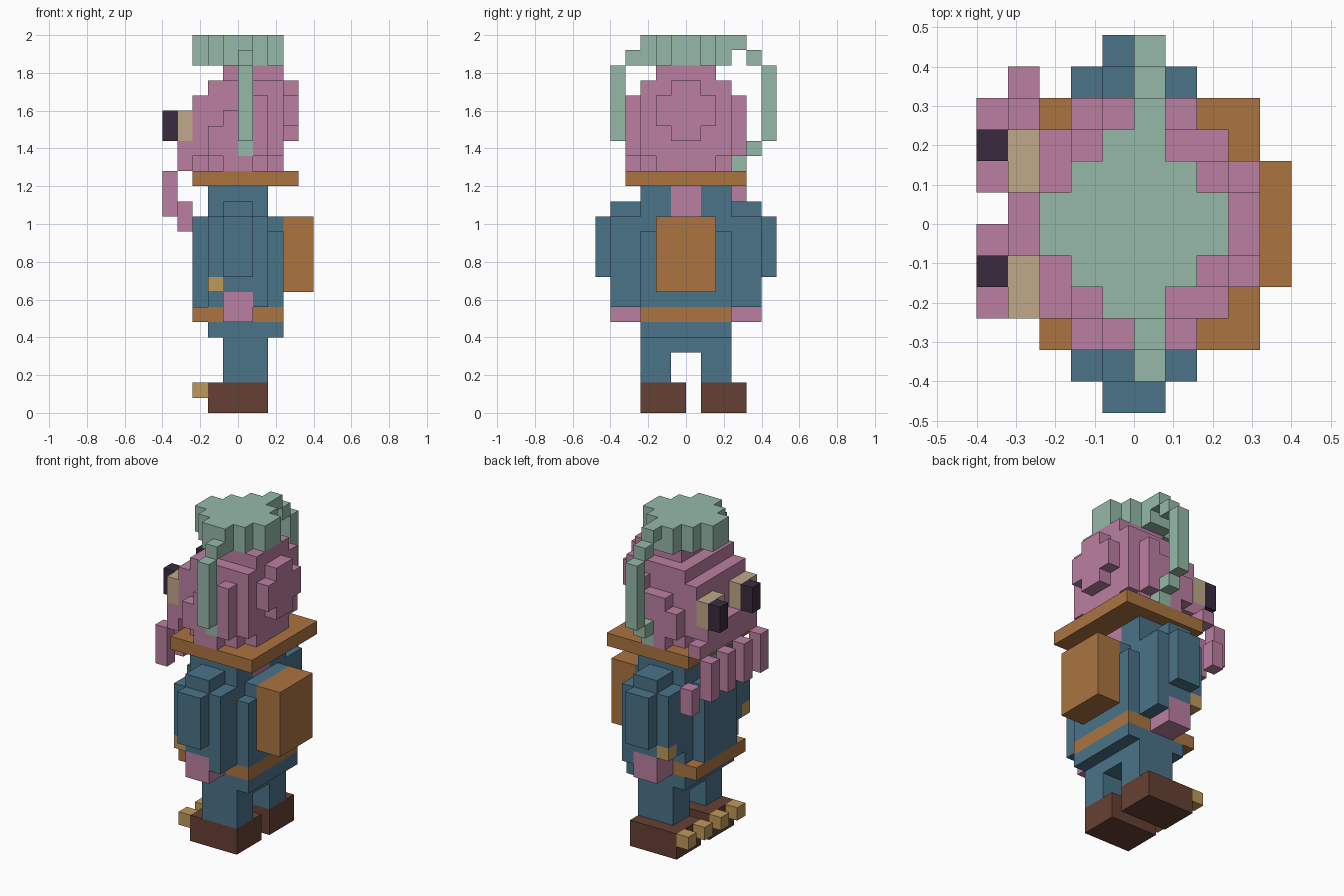
import bpy
import bmesh

U = 0.08  # edge of one block

cube = bpy.data.objects.get("Cube")
if cube:
    bpy.data.objects.remove(cube, do_unlink=True)


def material(name, hex_code):
    """Flat material from an sRGB hex colour."""
    def linear(c):
        return c / 12.92 if c <= 0.04045 else ((c + 0.055) / 1.055) ** 2.4
    rgba = [linear(v / 255) for v in bytes.fromhex(hex_code)] + [1]
    mat = bpy.data.materials.new(name)
    mat.use_nodes = True
    mat.diffuse_color = rgba
    mat.node_tree.nodes["Principled BSDF"].inputs["Base Color"].default_value = rgba
    return mat


pink = material("pink_skin", "BB7FA1")
blue = material("blue_cloth", "4A7389")
green = material("pale_green_hair", "95B9A8")
orange = material("orange_leather", "AB7440")
brown = material("brown_shoe", "664033")
dark = material("dark_pupil", "3A2B3F")
tan = material("tan_eye", "BFA98A")
gold = material("gold", "BE9A5A")


def blocks(name, mat, *spans):
    """One object from boxes given as (x range, y range, z range) in blocks."""
    bm = bmesh.new()
    for span in spans:
        new = bmesh.ops.create_cube(bm, size=1)["verts"]
        for v in new:
            v.co = [(lo if c < 0 else hi) * U for c, (lo, hi) in zip(v.co, span)]
    mesh = bpy.data.meshes.new(name)
    bm.to_mesh(mesh)
    bm.free()
    mesh.materials.append(mat)
    obj = bpy.data.objects.new(name, mesh)
    bpy.context.collection.objects.link(obj)
    return obj


def side(s, a, b):
    """A y range on either side of the middle."""
    return (a, b) if s > 0 else (-b, -a)


# Torso, belt, hips and neck
blocks("torso", blue,
       ((-3, 3), (-2, 2), (7, 13)),
       ((-2, 3), (-3, 3), (7, 12)),
       ((-2, 2), (-4, 4), (8, 13)),
       ((-2, 2), (-3, -1), (13, 15)),
       ((-2, 2), (1, 3), (13, 15)))
blocks("neck", pink, ((-1, 2), (-1, 1), (13, 15)))
blocks("belt", orange, ((-3, 3), (-3, 3), (6, 7)))
blocks("hips", blue, ((-2, 3), (-3, 3), (5, 6)), ((-1, 2), (-1, 1), (4, 5)))
blocks("backpack", orange, ((3, 5), (-2, 2), (8, 13)))
blocks("collar", orange, ((-3, 4), (-4, 4), (15, 16)))

# Arms, hands, bracelets, legs and eyes on both sides
for s, label in ((1, "left_y"), (-1, "right_y")):
    blocks("arm_" + label, blue,
           ((-1, 1), side(s, 3, 5), (8, 14)),
           ((-2, 2), side(s, 4, 5), (9, 13)),
           ((1, 2), side(s, 3, 5), (7, 13)),
           ((-1, 1), side(s, 5, 6), (9, 13)))
    blocks("hand_" + label, pink, ((-1, 1), side(s, 3, 5), (6, 8)))
    blocks("bracelet_" + label, gold, ((-2, -1), side(s, 4, 5), (8, 9)))
    blocks("leg_" + label, blue, ((-1, 2), side(s, 1, 3), (2, 5)))
    blocks("eye_" + label, tan, ((-4, -3), side(s, 1, 3), (18, 20)))

blocks("pupils", dark, *[((-5, -4), (y, y + 1), (18, 20)) for y in (-2, 2)])

# Shoes and toes
for y, label in ((-3, "right"), (1, "left")):
    blocks("shoe_" + label, brown, ((-2, 2), (y, y + 3), (0, 2)))
    blocks("toes_" + label, gold,
           *[((-3, -2), (t, t + 1), (1, 2)) for t in (y, y + 2)])

# Head in stepped layers
blocks("head", pink,
       ((-1, 3), (-2, 2), (22, 23)),
       ((-2, 3), (-3, 3), (21, 22)),
       ((-3, 3), (-3, 3), (17, 21)),
       ((-3, 3), (-2, 2), (16, 17)),
       ((-2, 2), (-3, 3), (16, 17)))
for s, label in ((1, "left_y"), (-1, "right_y")):
    y = side(s, 3, 4)
    blocks("cheek_" + label, pink,
           ((1, 2), y, (17, 21)),
           ((0, 1), y, (18, 20)),
           ((-1, 0), y, (16, 20)),
           ((-2, -1), y, (17, 19)))
blocks("jaw_corner", pink, ((0, 1), (-4, -3), (16, 17)))
blocks("head_back", pink,
       ((3, 4), (-2, 2), (19, 21)),
       ((3, 4), (-1, 1), (18, 22)))
blocks("upper_lip", pink,
       ((-4, -3), (-3, 3), (16, 18)),
       ((-4, -3), (3, 4), (16, 17)))

# Row of hanging face tentacles
blocks("tentacles", pink,
       *[((-5, -4), (y, y + 1), (13, 16)) for y in range(-3, 4, 2)],
       ((-4, -3), (4, 5), (12, 14)))

# Hair cap as a stepped diamond, with a hanging strand at each end
blocks("hair_cap", green,
       *[((-r, r), (r - 4, 4 - r), (23, 25)) for r in (1, 2, 3)])
blocks("short_strand", green,
       ((0, 1), (-4, -3), (23, 24)),
       ((0, 1), (-5, -4), (18, 23)),
       ((0, 1), (-4, -3), (17, 18)))
blocks("long_strand", green,
       ((0, 1), (3, 4), (24, 25)),
       ((0, 1), (4, 5), (23, 24)),
       ((0, 1), (5, 6), (18, 23)),
       ((0, 1), (4, 5), (17, 18)),
       ((0, 1), (3, 4), (16, 17)))
